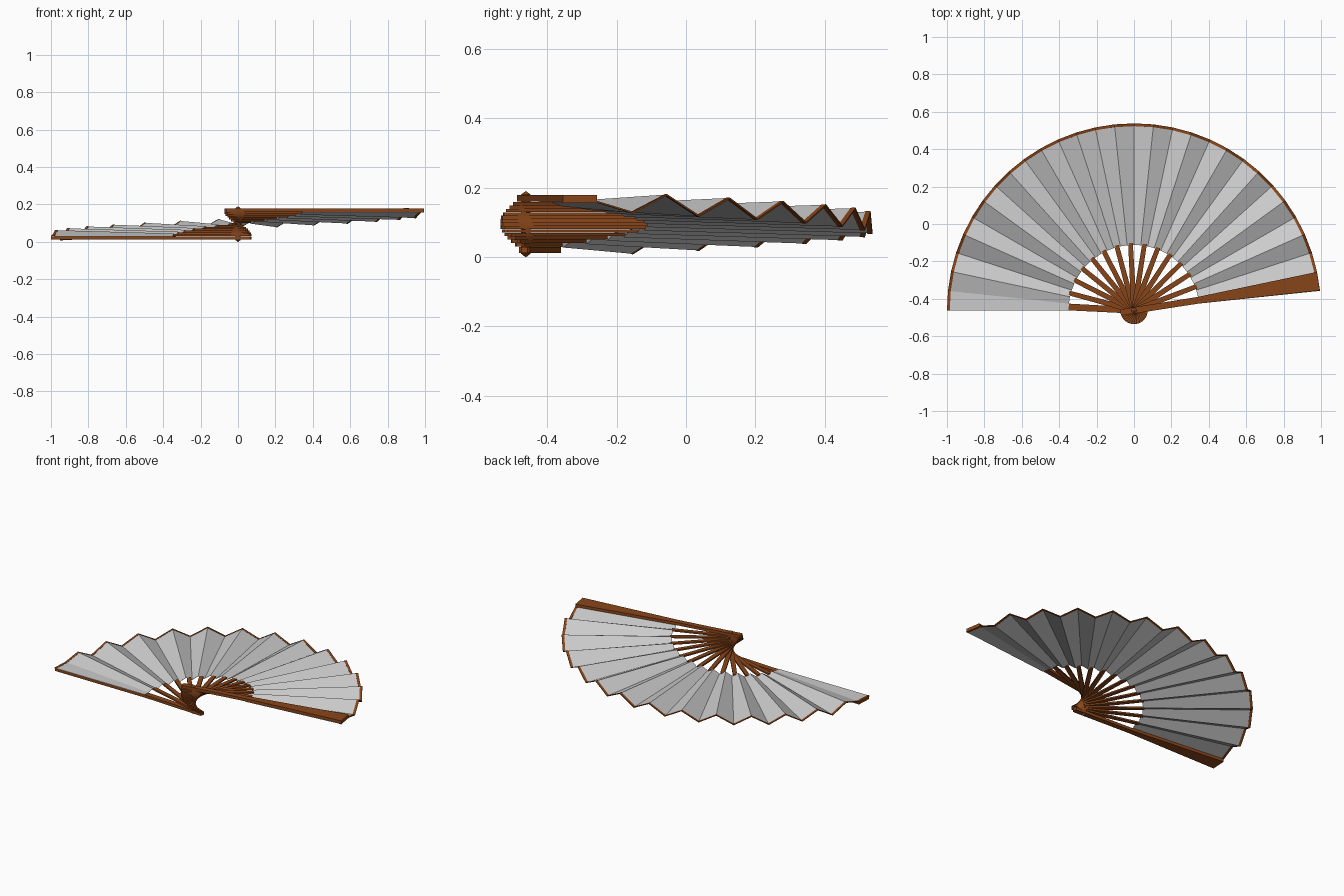
import bpy, bmesh
from math import sin, cos, radians

if "Cube" in bpy.data.objects:
    bpy.data.objects.remove(bpy.data.objects["Cube"])

PY = -0.462            # pivot y
R_IN, R_OUT = 0.35, 1.0
STEP = 6               # degrees per pleat face

wood = bpy.data.materials.new("wood")
wood.diffuse_color = (0.25, 0.06, 0.01, 1)
wood.use_nodes = True
wood.node_tree.nodes["Principled BSDF"].inputs["Base Color"].default_value = wood.diffuse_color


def mid(a):
    # spiral height of the fan at angle a
    return 0.095 - 0.00082 * (a - 93)


def make_object(name, bm, mat=None):
    bmesh.ops.recalc_face_normals(bm, faces=bm.faces)
    me = bpy.data.meshes.new(name)
    bm.to_mesh(me)
    bm.free()
    ob = bpy.data.objects.new(name, me)
    bpy.context.collection.objects.link(ob)
    if mat:
        me.materials.append(mat)
    return ob


def blade(name, angle, z, thick, outline):
    # flat plate: outline along local x, turned about the pivot
    bm = bmesh.new()
    c, s = cos(radians(angle)), sin(radians(angle))
    vs = [bm.verts.new((u * c - v * s, PY + u * s + v * c, z - thick / 2)) for u, v in outline]
    f = bm.faces.new(vs)
    ext = bmesh.ops.extrude_face_region(bm, geom=[f])
    top = [g for g in ext["geom"] if isinstance(g, bmesh.types.BMVert)]
    bmesh.ops.translate(bm, verts=top, vec=(0, 0, thick))
    return make_object(name, bm, wood)


def mirrored(half):
    return half + [(u, -v) for u, v in reversed(half)]


# pleated height: amplitude grows with radius, end panels lie flat on the guards
def leaf_z(a, r):
    if a >= 174:
        return 0.031
    if a <= 12:
        return 0.159
    sign = 1 if (a // STEP) % 2 == 0 else -1
    return mid(a) + sign * 0.028 * r


def pleats(name, r0, r1, thick, mat=None):
    bm = bmesh.new()
    rows = []
    for a in range(6, 181, STEP):
        t = radians(a)
        rows.append([bm.verts.new((r * cos(t), PY + r * sin(t), leaf_z(a, r))) for r in (r0, r1)])
    for p, q in zip(rows, rows[1:]):
        bm.faces.new((p[0], p[1], q[1], q[0]))
    ob = make_object(name, bm, mat)
    m = ob.modifiers.new("thickness", 'SOLIDIFY')
    m.thickness = thick
    m.offset = 0
    return ob


# leaf and its wooden-coloured outer trim
pleats("fan_leaf", R_IN, 0.995, 0.002)
pleats("leaf_trim", 0.985, R_OUT, 0.005, wood)

# inner sticks
stick = mirrored([(-0.073, 0.008), (-0.066, 0.014), (0.0, 0.015), (0.36, 0.0125)])
for i in range(1, 14):
    a = 9 + 12 * i
    blade(f"stick_{i}", a, mid(a), 0.0095, stick)

# outer guards, widening toward the tip
guard = mirrored([(-0.073, 0.009), (-0.066, 0.016), (0.0, 0.017), (0.35, 0.018), (0.998, 0.05)])
blade("guard_lower", 177, 0.0205, 0.018, guard)
blade("guard_upper", 9, 0.1695, 0.018, guard)

# pivot pin with pointed ends
bm = bmesh.new()
prof = [(0.001, 0.0), (0.014, 0.010), (0.014, 0.180), (0.001, 0.190)]
rings = [[bm.verts.new((r * cos(radians(k * 30)), PY + r * sin(radians(k * 30)), z)) for k in range(12)]
         for r, z in prof]
for lo, hi in zip(rings, rings[1:]):
    for k in range(12):
        n = (k + 1) % 12
        bm.faces.new((lo[k], lo[n], hi[n], hi[k]))
bm.faces.new(rings[0])
bm.faces.new(rings[-1])
make_object("pivot_pin", bm, wood)
